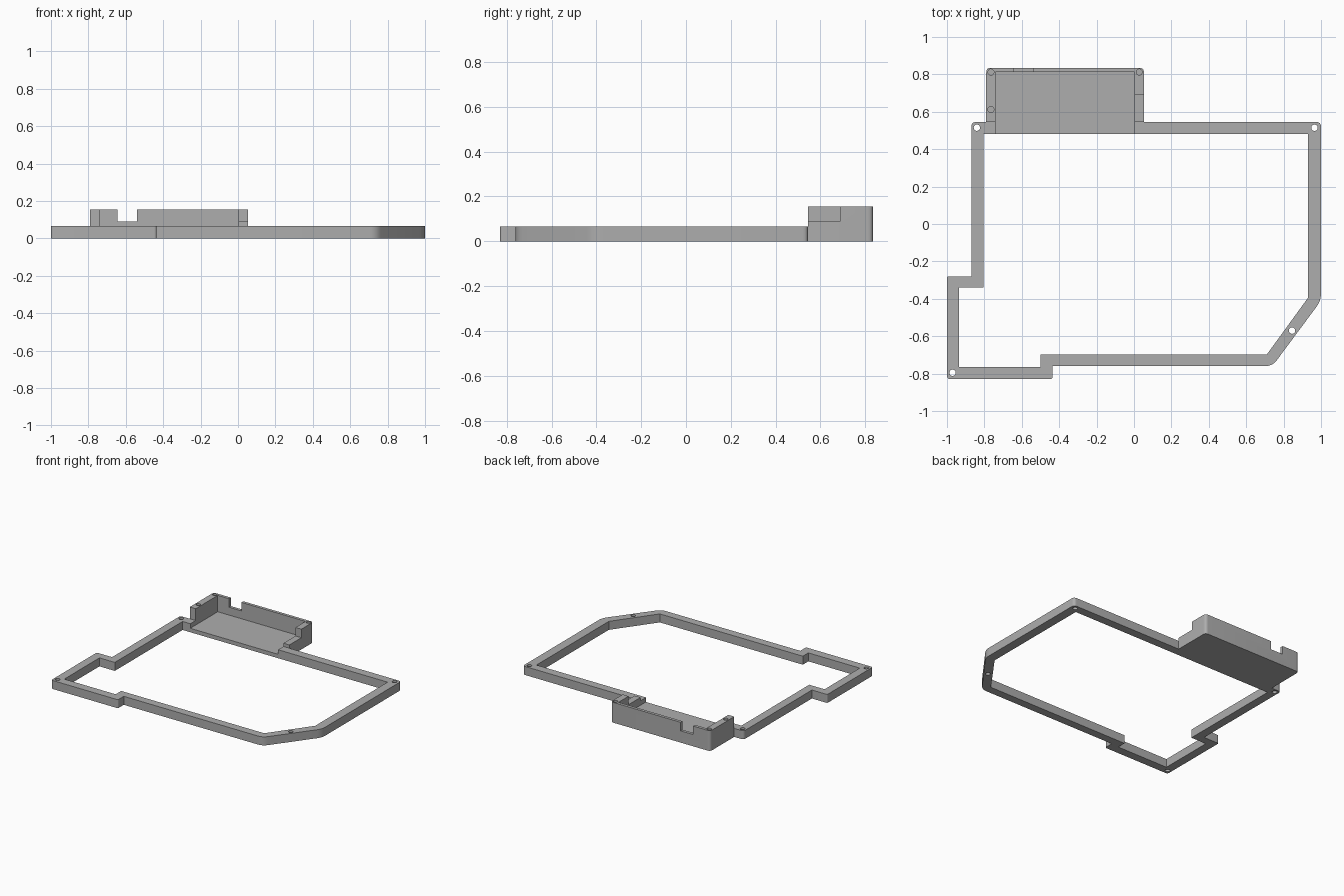
import bpy
import bmesh
import math
from mathutils import Vector

cube = bpy.data.objects.get("Cube")
if cube:
    bpy.data.objects.remove(cube, do_unlink=True)

# Single grey material
grey = bpy.data.materials.new("grey plastic")
grey.use_nodes = True
COLOUR = (0.42, 0.42, 0.42, 1)
grey.diffuse_color = COLOUR
grey.node_tree.nodes["Principled BSDF"].inputs["Base Color"].default_value = COLOUR


def rounded(points, steps=6):
    """Outline from (x, y[, radius]) corners."""
    out = []
    for i, p in enumerate(points):
        c = Vector(p[:2])
        r = p[2] if len(p) > 2 else 0
        if not r:
            out.append(c)
            continue
        a = c + (Vector(points[i - 1][:2]) - c).normalized() * r
        b = c + (Vector(points[(i + 1) % len(points)][:2]) - c).normalized() * r
        for k in range(steps + 1):
            t = k / steps
            out.append(a * (1 - t) ** 2 + c * 2 * t * (1 - t) + b * t * t)
    return out


def circle(x, y, r=0.017, n=24):
    return [Vector((x + r * math.cos(math.tau * k / n), y + r * math.sin(math.tau * k / n)))
            for k in range(n)]


def plate(name, loops, z0, z1):
    """Solid plate from nested outlines, extruded between two heights."""
    curve = bpy.data.curves.new(name, 'CURVE')
    curve.dimensions = '2D'
    curve.fill_mode = 'BOTH'
    curve.extrude = (z1 - z0) / 2
    for loop in loops:
        spline = curve.splines.new('POLY')
        spline.points.add(len(loop) - 1)
        for sp, co in zip(spline.points, loop):
            sp.co = (co.x, co.y, 0, 1)
        spline.use_cyclic_u = True
    temp = bpy.data.objects.new(name + " curve", curve)
    bpy.context.collection.objects.link(temp)
    mesh = bpy.data.meshes.new_from_object(
        temp.evaluated_get(bpy.context.evaluated_depsgraph_get()))
    bpy.data.objects.remove(temp, do_unlink=True)
    bm = bmesh.new()
    bm.from_mesh(mesh)
    bmesh.ops.remove_doubles(bm, verts=bm.verts, dist=1e-5)
    bmesh.ops.translate(bm, verts=bm.verts, vec=(0, 0, (z0 + z1) / 2))
    bmesh.ops.recalc_face_normals(bm, faces=bm.faces)
    bm.to_mesh(mesh)
    bm.free()
    mesh.materials.clear()
    mesh.materials.append(grey)
    obj = bpy.data.objects.new(name, mesh)
    bpy.context.collection.objects.link(obj)
    return obj


def box(name, x0, x1, y0, y1, z0, z1):
    return plate(name, [rounded([(x0, y0), (x1, y0), (x1, y1), (x0, y1)])], z0, z1)


def combine(target, other, operation):
    mod = target.modifiers.new(other.name, 'BOOLEAN')
    mod.operation = operation
    mod.solver = 'EXACT'
    mod.object = other
    bpy.context.view_layer.objects.active = target
    bpy.ops.object.modifier_apply(modifier=mod.name)
    bpy.data.objects.remove(other, do_unlink=True)


# Frame: closed rim with four through holes
outer = rounded([(-0.87, 0.545, 0.025), (1, 0.545, 0.025), (1, -0.41, 0.04),
                 (0.74, -0.76, 0.04), (-0.435, -0.76), (-0.435, -0.83, 0.015),
                 (-1, -0.83, 0.02), (-1, -0.28, 0.01), (-0.87, -0.28)])
inner = rounded([(-0.805, 0.48), (0.93, 0.48), (0.93, -0.395), (0.71, -0.698),
                 (-0.5, -0.698), (-0.5, -0.765), (-0.935, -0.765),
                 (-0.935, -0.34), (-0.805, -0.34)])
screw_holes = [circle(x, y) for x, y in
               [(-0.84, 0.515), (0.965, 0.515), (0.845, -0.57), (-0.97, -0.795)]]
frame = plate("case_frame", [outer, inner] + screw_holes, 0, 0.065)

# Tray block joined to the back bar
tray = plate("tray", [rounded([(-0.79, 0.5), (0.053, 0.5), (0.053, 0.835, 0.025),
                               (-0.79, 0.835, 0.025)])], 0, 0.155)
combine(tray, box("bar_clearance", -1, 1, 0.4, 0.545, 0.065, 0.3), 'DIFFERENCE')
combine(frame, tray, 'UNION')

# Tray cavity, cable notch and lowered side wall
combine(frame, box("cavity", -0.74, 0.003, 0.4, 0.812, 0.03, 0.3), 'DIFFERENCE')
combine(frame, box("notch", -0.645, -0.54, 0.78, 0.9, 0.09, 0.3), 'DIFFERENCE')
combine(frame, box("low_wall", -0.03, 0.1, 0.5, 0.69, 0.09, 0.3), 'DIFFERENCE')

# Blind screw holes in the tray walls
for x, y in [(-0.765, 0.812), (0.028, 0.812), (-0.765, 0.612)]:
    combine(frame, plate("blind_hole", [circle(x, y, 0.016)], 0.05, 0.3), 'DIFFERENCE')

# Smooth rounded corners, keep hard edges
bpy.ops.object.select_all(action='DESELECT')
frame.select_set(True)
bpy.context.view_layer.objects.active = frame
bpy.ops.object.shade_smooth_by_angle(angle=math.radians(30))
